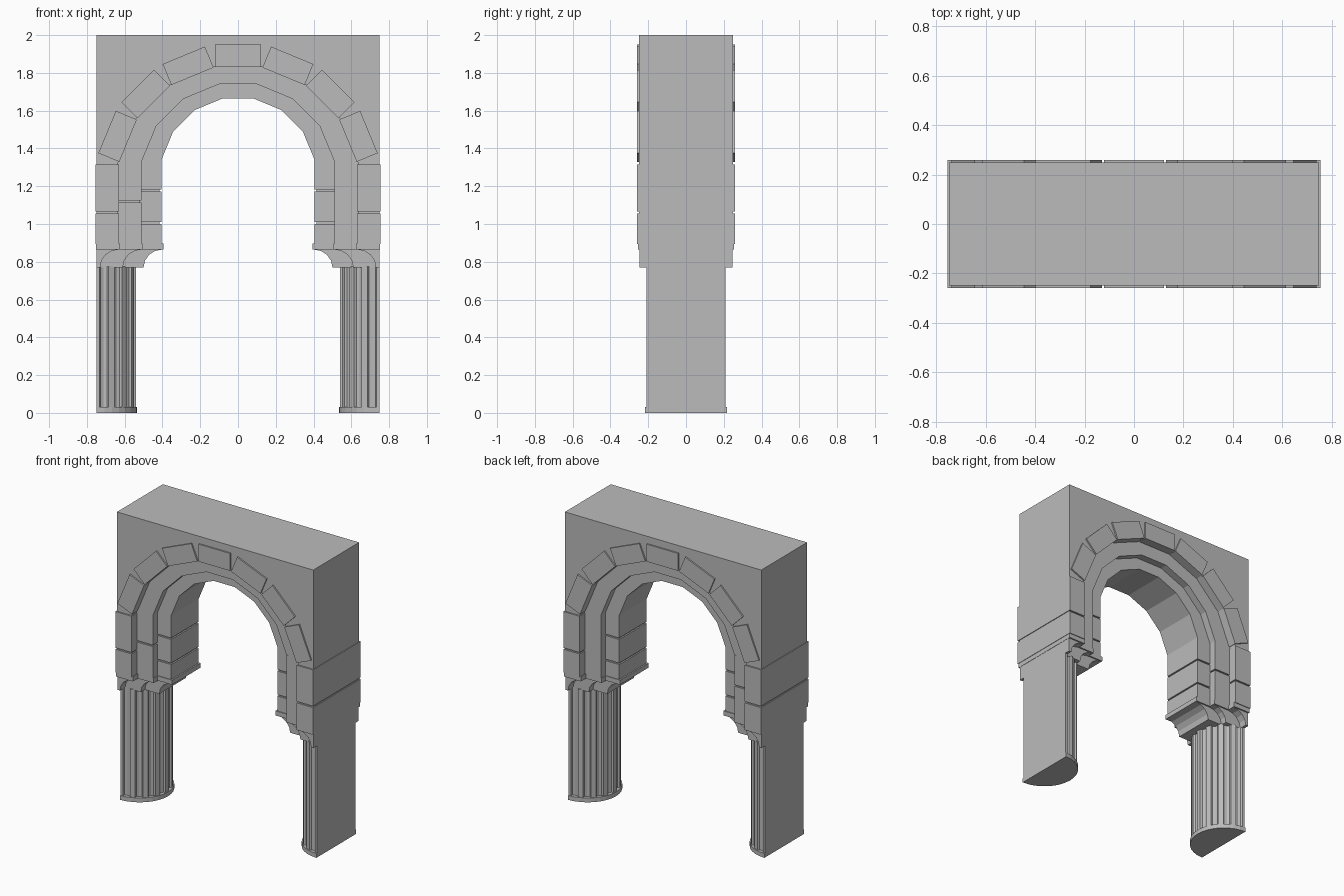
import bpy, bmesh, math

if "Cube" in bpy.data.objects:
    bpy.data.objects.remove(bpy.data.objects["Cube"])

stone = bpy.data.materials.new("grey stone")
stone.diffuse_color = (0.5, 0.5, 0.5, 1)
stone.use_nodes = True
stone.node_tree.nodes["Principled BSDF"].inputs["Base Color"].default_value = stone.diffuse_color


def finish(name, bm):
    bmesh.ops.recalc_face_normals(bm, faces=bm.faces)
    me = bpy.data.meshes.new(name)
    bm.to_mesh(me)
    bm.free()
    me.materials.append(stone)
    ob = bpy.data.objects.new(name, me)
    bpy.context.collection.objects.link(ob)
    return ob


def add_prism(bm, pts, depth):
    """Extrude an (x, z) outline symmetrically along y."""
    a = [bm.verts.new((x, -depth, z)) for x, z in pts]
    b = [bm.verts.new((x, depth, z)) for x, z in pts]
    bm.faces.new(a)
    bm.faces.new(b[::-1])
    n = len(pts)
    for i in range(n):
        j = (i + 1) % n
        bm.faces.new((a[i], a[j], b[j], b[i]))


def rect(x0, x1, z0, z1):
    return [(x0, z0), (x1, z0), (x1, z1), (x0, z1)]


def prisms(name, outlines, depth):
    bm = bmesh.new()
    for pts in outlines:
        add_prism(bm, pts, depth)
    return finish(name, bm)


def arc_point(apothem, cz, k):
    """Corner k of a sixteen-sided arch, measured from the crown."""
    a = math.radians(22.5 * k)
    r = apothem / math.cos(math.radians(11.25))
    return (r * math.sin(a), cz + r * math.cos(a))


CORNERS = [k - 3.5 for k in range(8)]

# Wall with arched opening, legs hidden behind the jamb stones
opening = [arc_point(0.635, 1.20, k) for k in CORNERS]
prisms("wall", [[(-0.75, 0.89), (-0.75, 2.0), (0.75, 2.0), (0.75, 0.89),
                 (0.64, 0.89)] + opening[::-1] + [(-0.64, 0.89)]], 0.25)

# Outer arch stones: separate rectangular blocks
blocks = []
for k in range(-3, 4):
    a = math.radians(22.5 * k)
    s, c = math.sin(a), math.cos(a)
    blocks.append([(r * s + t * c, 1.20 + r * c - t * s)
                   for r, t in ((0.63, -0.121), (0.63, 0.121),
                                (0.75, 0.121), (0.75, -0.121))])
prisms("outer_arch_stones", blocks, 0.26)


# Middle and inner arch rings made of wedges
def arch_ring(name, inner, outer, depth):
    prisms(name, [[arc_point(*inner, k), arc_point(*inner, k + 1),
                   arc_point(*outer, k + 1), arc_point(*outer, k)]
                  for k in CORNERS[:-1]], depth)


arch_ring("middle_arch_ring", (0.51, 1.23), (0.645, 1.20), 0.20)
arch_ring("inner_arch_ring", (0.405, 1.26), (0.525, 1.23), 0.15)


# Jamb stones with narrow recessed joints
def jamb(name, sign, x0, x1, depth, levels):
    gap = 0.005
    last = len(levels) - 2
    stones = []
    for i, (z0, z1) in enumerate(zip(levels, levels[1:])):
        stones.append(rect(sign * x0, sign * x1, z0 + (gap if i else 0),
                           z1 - (gap if i < last else 0)))
    prisms(name + "_stones", stones, depth)
    prisms(name + "_core", [rect(sign * (x0 + 0.01), sign * (x1 - 0.005),
                                 0.89, levels[-1])], depth - 0.01)


for side, sign in (("left", -1), ("right", 1)):
    jamb(side + "_outer_jamb", sign, 0.63, 0.755, 0.26, [0.895, 1.06, 1.315])
    mid_levels = [0.895, 1.12, 1.331] if sign < 0 else [0.895, 1.331]
    jamb(side + "_middle_jamb", sign, 0.51, 0.64, 0.20, mid_levels)
    jamb(side + "_inner_jamb", sign, 0.405, 0.52, 0.15,
         [0.895, 1.005, 1.178, 1.341])

    # Stepped capital: concave corbel plus thin slab in each layer
    for layer, x, depth in (("outer", 0.63, 0.245), ("middle", 0.51, 0.19),
                            ("inner", 0.40, 0.145)):
        curve = [(sign * (x + 0.10 * math.cos(i * math.pi / 8)),
                  0.77 + 0.095 * math.sin(i * math.pi / 8)) for i in range(5)]
        prisms(f"{side}_{layer}_corbel",
               [[(sign * 0.75, 0.77)] + curve + [(sign * 0.75, 0.865)]], depth)
        prisms(f"{side}_{layer}_capital_slab",
               [rect(sign * (x - 0.005), sign * 0.752, 0.865, 0.897)],
               depth + 0.01)

    # Fluted half column, flat on the outer side
    def half_round(name, points, z0, z1):
        bm = bmesh.new()
        f = bm.faces.new([bm.verts.new((sign * (0.75 - r * math.cos(a)),
                                        r * math.sin(a), z0))
                          for r, a in points])
        new = bmesh.ops.extrude_face_region(bm, geom=[f])["geom"]
        bmesh.ops.translate(bm, vec=(0, 0, z1 - z0), verts=[
            v for v in new if isinstance(v, bmesh.types.BMVert)])
        finish(name, bm)

    step = math.pi / 8
    shaft = [(0.21, -math.pi / 2)]
    for i in range(8):
        a = -math.pi / 2 + i * step
        for t, r in ((0.2, 0.21), (0.27, 0.196), (0.5, 0.19),
                     (0.73, 0.196), (0.8, 0.21)):
            shaft.append((r, a + t * step))
    shaft.append((0.21, math.pi / 2))
    half_round(side + "_column_shaft", shaft, 0.03, 0.775)
    half_round(side + "_column_base",
               [(0.216, -math.pi / 2 + i * math.pi / 16) for i in range(17)],
               0.0, 0.03)
